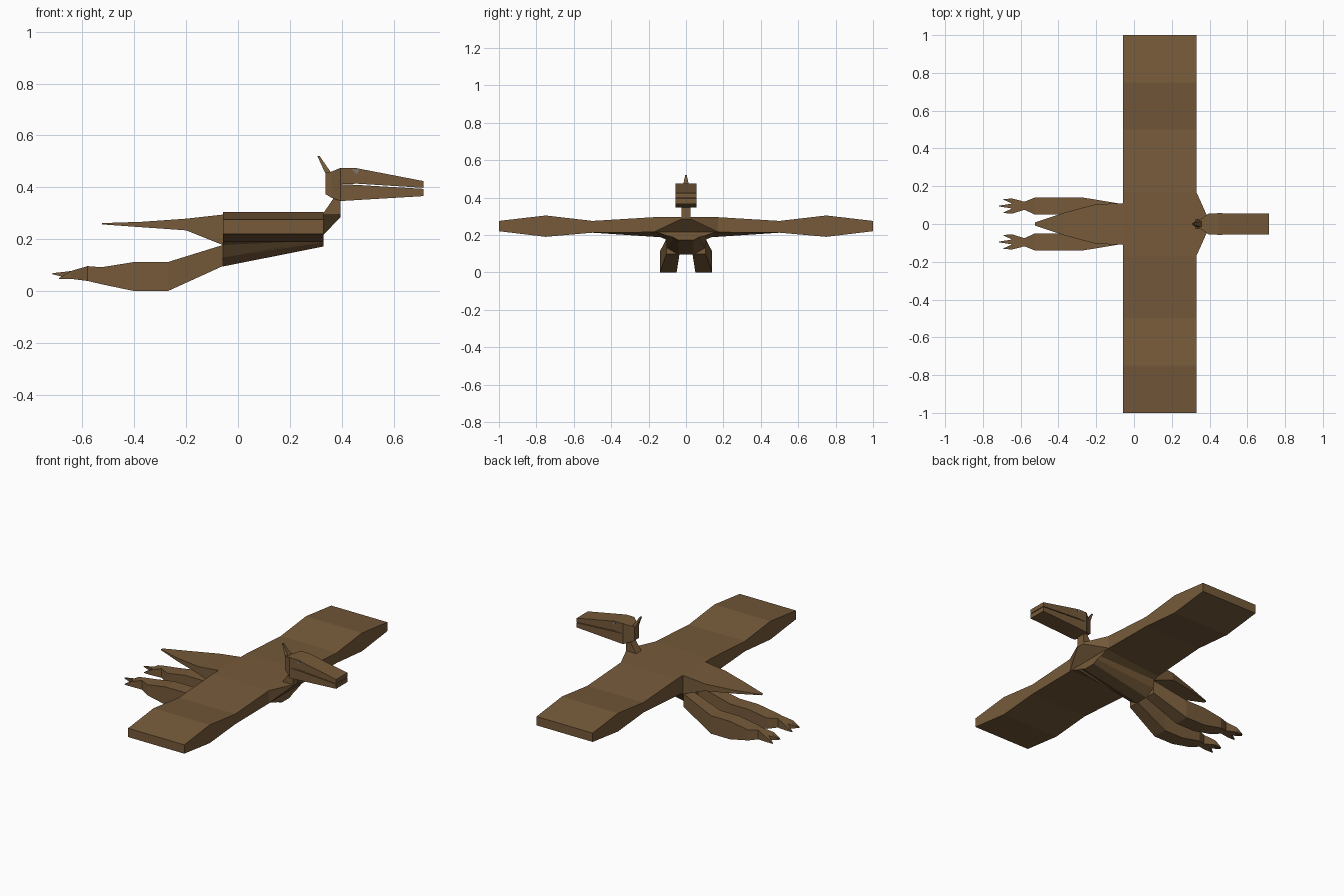
import bpy, bmesh


def material(name, rgb):
    m = bpy.data.materials.new(name)
    m.diffuse_color = (*rgb, 1)
    return m


BROWN = material("brown", (0.18, 0.102, 0.042))
GREY = material("eye grey", (0.2, 0.2, 0.18))


def loft(name, rings, mat=BROWN):
    """Skin a list of equal-length point rings and cap both ends."""
    bm = bmesh.new()
    loops = [[bm.verts.new(p) for p in r] for r in rings]
    n = len(loops[0])
    for a, b in zip(loops, loops[1:]):
        for i in range(n):
            j = (i + 1) % n
            bm.faces.new((a[i], a[j], b[j], b[i]))
    bm.faces.new(loops[0])
    bm.faces.new(loops[-1])
    bmesh.ops.recalc_face_normals(bm, faces=bm.faces)
    me = bpy.data.meshes.new(name)
    bm.to_mesh(me)
    bm.free()
    me.materials.append(mat)
    ob = bpy.data.objects.new(name, me)
    bpy.context.collection.objects.link(ob)
    return ob


def rect(x, y0, y1, z0, z1):
    return [(x, y0, z0), (x, y1, z0), (x, y1, z1), (x, y0, z1)]


def slab(name, profile, hw, mat=BROWN, y=0):
    """Extrude an (x, z) profile sideways."""
    return loft(name, [[(x, y + s * hw, z) for x, z in profile] for s in (-1, 1)], mat)


# Wings: one span, sections along y (y, rear bottom, front bottom, top)
half = [(0.17, 0.19, 0.215, 0.295), (0.5, 0.212, 0.212, 0.275),
        (0.75, 0.19, 0.19, 0.304), (1.0, 0.22, 0.22, 0.275)]
span = [(-y, a, b, t) for y, a, b, t in reversed(half)] + half
loft("wings", [[(-0.057, y, a), (0.33, y, b), (0.33, y, t), (-0.057, y, t)]
               for y, a, b, t in span])


# Belly: tapers forward under the wings
def belly_ring(x, pts):
    return [(x, y, z) for y, z in pts] + [(x, -y, z) for y, z in reversed(pts)]


loft("belly", [
    belly_ring(-0.057, [(0.17, 0.20), (0.11, 0.178), (0.10, 0.13), (0.04, 0.095)]),
    belly_ring(0.33, [(0.17, 0.22), (0.10, 0.195), (0.07, 0.188), (0.04, 0.172)])])

# Chest wedge leading to the neck
loft("chest", [rect(0.33, -0.17, 0.17, 0.217, 0.295),
               rect(0.395, -0.025, 0.025, 0.285, 0.295)])

# Tail
loft("tail", [rect(x, -w, w, a, b) for x, w, a, b in [
    (-0.057, 0.11, 0.177, 0.295), (-0.2, 0.105, 0.234, 0.279),
    (-0.37, 0.06, 0.246, 0.267), (-0.525, 0.008, 0.257, 0.262)]])

# Neck, cranium, beak and crest
slab("neck", [(0.322, 0.29), (0.395, 0.285), (0.395, 0.38), (0.37, 0.38), (0.37, 0.36)], 0.025)
loft("cranium", [rect(0.338, -0.022, 0.022, 0.373, 0.458),
                 rect(0.36, -0.03, 0.03, 0.36, 0.46),
                 rect(0.395, -0.055, 0.055, 0.347, 0.475)])
slab("upper_beak", [(0.395, 0.475), (0.45, 0.475), (0.715, 0.424),
                    (0.715, 0.398), (0.46, 0.414), (0.395, 0.412)], 0.055)
slab("lower_beak", [(0.395, 0.347), (0.715, 0.366), (0.715, 0.394),
                    (0.46, 0.409), (0.395, 0.412)], 0.055)
loft("crest", [[(0.336, -0.018, 0.455), (0.36, -0.018, 0.455),
                (0.36, 0.018, 0.455), (0.336, 0.018, 0.455)],
               [(0.306, -0.004, 0.52), (0.315, -0.004, 0.52),
                (0.315, 0.004, 0.52), (0.306, 0.004, 0.52)]])

# Legs, toes and eyes, one set per side
for side, s in (("left", 1), ("right", -1)):
    loft(side + "_leg", [rect(x, s * a, s * b, c, d) for x, a, b, c, d in [
        (-0.057, 0.035, 0.105, 0.097, 0.178), (-0.27, 0.05, 0.14, 0.0, 0.112),
        (-0.4, 0.05, 0.14, 0.0, 0.112), (-0.525, 0.05, 0.14, 0.026, 0.092),
        (-0.58, 0.075, 0.118, 0.039, 0.096), (-0.645, 0.055, 0.135, 0.047, 0.077)]])
    for toe, y0, y1, x, y, z in (("inner", 0.055, 0.082, -0.69, 0.06, 0.048),
                                 ("middle", 0.082, 0.108, -0.715, 0.095, 0.067),
                                 ("outer", 0.108, 0.135, -0.69, 0.13, 0.048)):
        loft(f"{side}_{toe}_toe", [
            rect(-0.645, s * y0, s * y1, 0.047, 0.077),
            rect(x, s * (y - 0.002), s * (y + 0.002), z - 0.002, z + 0.002)])
    slab(side + "_eye", [(0.44, 0.47), (0.468, 0.468), (0.458, 0.45)], 0.002, GREY, s * 0.055)
